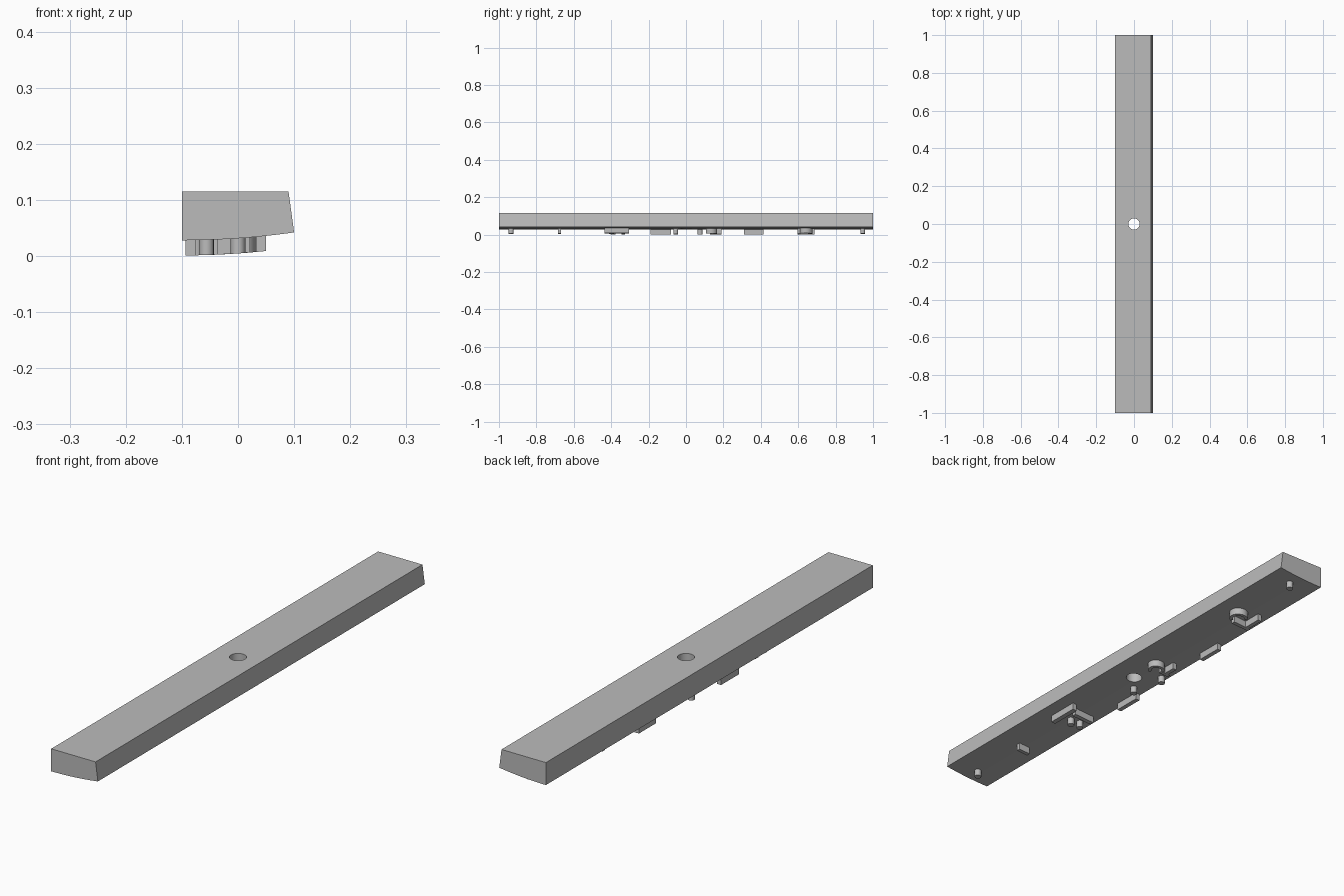
import bpy, bmesh, math

if "Cube" in bpy.data.objects:
    bpy.data.objects.remove(bpy.data.objects["Cube"])

grey = bpy.data.materials.new("plain grey")
grey.use_nodes = True
COLOUR = (0.5, 0.5, 0.5, 1)
grey.diffuse_color = COLOUR
grey.node_tree.nodes["Principled BSDF"].inputs["Base Color"].default_value = COLOUR

RELIEF = 0.027


def under(x):
    """Height of the gently curved underside."""
    return 0.028 + 0.014 * ((x + 0.1) / 0.2) ** 2


def prism(name, lower, upper):
    """Closed solid between two matching loops of points."""
    bm = bmesh.new()
    a = [bm.verts.new(p) for p in lower]
    b = [bm.verts.new(p) for p in upper]
    bm.faces.new(a)
    bm.faces.new(b)
    for i in range(len(a)):
        j = (i + 1) % len(a)
        bm.faces.new((a[i], a[j], b[j], b[i]))
    bmesh.ops.recalc_face_normals(bm, faces=bm.faces)
    mesh = bpy.data.meshes.new(name)
    bm.to_mesh(mesh)
    bm.free()
    mesh.materials.append(grey)
    obj = bpy.data.objects.new(name, mesh)
    bpy.context.collection.objects.link(obj)
    return obj


def smooth(obj):
    bpy.ops.object.select_all(action='DESELECT')
    obj.select_set(True)
    bpy.context.view_layer.objects.active = obj
    bpy.ops.object.shade_smooth_by_angle(angle=math.radians(30))


def raised(name, outline):
    """Relief piece that hangs below the underside and follows its curve."""
    obj = prism(name, [(x, y, under(x) - RELIEF) for x, y in outline],
                [(x, y, under(x) + 0.003) for x, y in outline])
    smooth(obj)


def block(name, x, y, width, length):
    w, h = width / 2, length / 2
    raised(name, [(x - w, y - h), (x + w, y - h), (x + w, y + h), (x - w, y + h)])


def peg(name, x, y, r=0.013):
    raised(name, [(x + r * math.cos(math.tau * i / 16),
                   y + r * math.sin(math.tau * i / 16)) for i in range(16)])


def arch(name, x, y, r, thick):
    """Open ring segment."""
    angles = [math.radians(-60 + 210 * i / 20) for i in range(21)]
    outer = [(x + r * math.cos(t), y + r * math.sin(t)) for t in angles]
    inner = [(x + (r - thick) * math.cos(t), y + (r - thick) * math.sin(t))
             for t in reversed(angles)]
    raised(name, outer + inner)


# Long bar with a slanted side and a curved underside
steps = 16
profile = [(-0.1 + 0.2 * i / steps, under(-0.1 + 0.2 * i / steps))
           for i in range(steps + 1)] + [(0.09, 0.115), (-0.1, 0.115)]
bar = prism("bar", [(x, -1, z) for x, z in profile], [(x, 1, z) for x, z in profile])

# Round hole through the middle
circle = [(0.03 * math.cos(math.tau * i / 40), 0.03 * math.sin(math.tau * i / 40))
          for i in range(40)]
cutter = prism("hole_cutter", [(x, y, -0.1) for x, y in circle],
               [(x, y, 0.3) for x, y in circle])
cutter.hide_render = True
cut = bar.modifiers.new("hole", 'BOOLEAN')
cut.operation = 'DIFFERENCE'
cut.solver = 'EXACT'
cut.object = cutter
bpy.ops.object.select_all(action='DESELECT')
bar.select_set(True)
bpy.context.view_layer.objects.active = bar
bpy.ops.object.modifier_apply(modifier="hole")
bpy.data.objects.remove(cutter)
smooth(bar)

# Pegs near the ends and centre
peg("front_peg", 0, -0.935)
peg("back_peg", 0.01, 0.945)
peg("centre_peg", -0.045, -0.055)

# Single ribs
block("front_cross_rib", -0.012, -0.677, 0.05, 0.016)
block("centre_long_rib", -0.085, -0.135, 0.018, 0.11)
block("back_long_rib", -0.08, 0.363, 0.018, 0.105)

# Front group
block("front_group_long_rib", 0.041, -0.37, 0.018, 0.13)
block("front_group_cross_rib", -0.024, -0.335, 0.09, 0.018)
peg("front_group_inner_peg", -0.017, -0.398)
peg("front_group_outer_peg", -0.056, -0.391)

# Middle group
arch("middle_arch", 0, 0.134, 0.032, 0.012)
block("middle_cross_rib", -0.04, 0.135, 0.045, 0.015)
block("middle_long_rib", -0.045, 0.165, 0.016, 0.05)
peg("middle_peg", -0.075, 0.075)

# Back group
arch("back_arch", 0.01, 0.64, 0.036, 0.013)
block("back_cross_rib", -0.03, 0.605, 0.08, 0.016)
block("back_side_rib", -0.055, 0.65, 0.016, 0.075)
